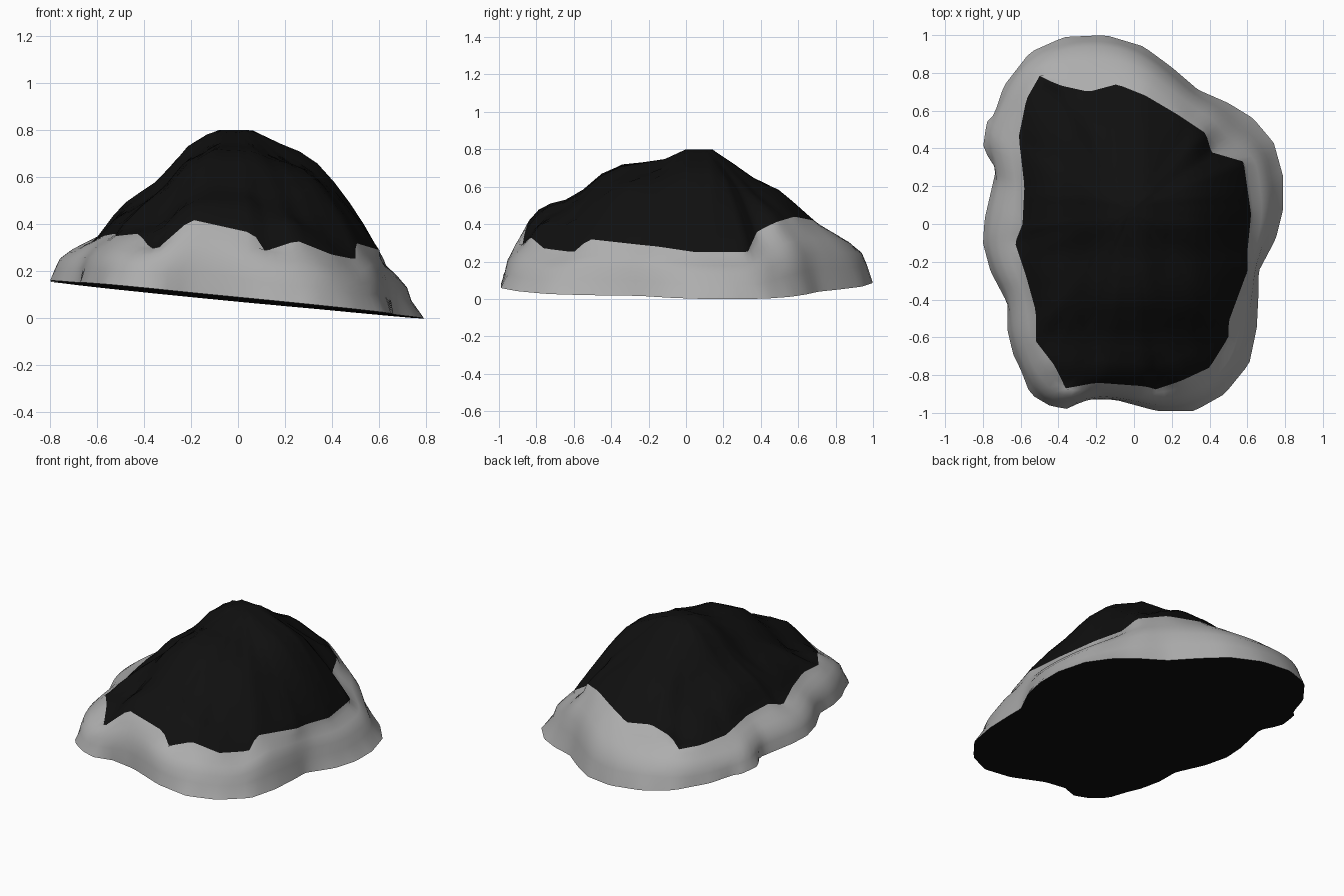
import bpy
import bmesh
from math import atan2, cos, sin, pi
from mathutils import Vector

default_cube = bpy.data.objects.get("Cube")
if default_cube:
    bpy.data.objects.remove(default_cube, do_unlink=True)

SEGMENTS = 144

# Foot outline of the mound, x and y in hundredths
foot_points = [
    (79, 25), (79, 8), (75, -8), (66, -25), (66, -35), (65, -55), (61, -74),
    (48, -90), (32, -99), (12, -99), (-10, -93), (-25, -93), (-36, -98),
    (-45, -96), (-55, -90), (-60, -77), (-64, -69), (-67, -56), (-67, -42),
    (-76, -25), (-80, -10), (-79, 3), (-73, 29), (-80, 40), (-78, 54),
    (-74, 58), (-69, 73), (-55, 91), (-37, 99), (-15, 100), (5, 94),
    (20, 83), (34, 71), (50, 64), (63, 56), (74, 43)]

# Ragged edge of the dark cap, x, y and z in hundredths
edge_points = [
    (62, 5, 25), (60, -15, 28), (60, -25, 29), (50, -52, 32), (50, -60, 25),
    (40, -76, 27), (25, -83, 33), (10, -88, 28), (7, -86, 36), (-20, -84, 42),
    (-36, -87, 28), (-42, -75, 36), (-52, -62, 35), (-52, -46, 36),
    (-57, -28, 35), (-63, -10, 32), (-59, 0, 35), (-58, 20, 35),
    (-61, 46, 33), (-57, 66, 33), (-49, 80, 33), (-42, 74, 37),
    (-24, 70, 39), (-9, 74, 38), (6, 68, 42), (23, 58, 44), (38, 48, 41),
    (41, 38, 36), (58, 33, 25)]

# Skyline heights of the mound across its width and along its length
width_skyline = [(-60, 35), (-50, 48), (-32, 60), (-23, 72), (-10, 80),
                 (6, 80), (16, 75), (31, 69), (44, 55), (53, 42), (62, 27)]
length_skyline = [(-88, 35), (-77, 49), (-59, 54), (-50, 63), (-40, 70),
                  (-28, 73), (-15, 73), (0, 80), (14, 80), (27, 71),
                  (38, 63), (49, 58), (58, 50), (70, 38), (80, 31)]


def make_material(name, value):
    mat = bpy.data.materials.new(name)
    mat.use_nodes = True
    colour = (value, value, value, 1)
    mat.diffuse_color = colour
    mat.node_tree.nodes["Principled BSDF"].inputs["Base Color"].default_value = colour
    return mat


def skyline(table, position):
    """Height read off a skyline at a position in units."""
    p = position * 100
    if p <= table[0][0]:
        return table[0][1] / 100
    for (a, za), (b, zb) in zip(table, table[1:]):
        if p <= b:
            return (za + (zb - za) * (p - a) / (b - a)) / 100
    return table[-1][1] / 100


def ray_loop(points):
    """Resample a closed star-shaped outline at equal angles."""
    loop = sorted((Vector(p) / 100 for p in points), key=lambda v: atan2(v.y, v.x))
    result = []
    for i in range(SEGMENTS):
        angle = 2 * pi * i / SEGMENTS
        normal = Vector((-sin(angle), cos(angle)))
        ahead = Vector((cos(angle), sin(angle)))
        for a, b in zip(loop, loop[1:] + loop[:1]):
            da, db = normal.dot(a.xy), normal.dot(b.xy)
            if da <= 0 < db:
                hit = a.lerp(b, da / (da - db))
                if ahead.dot(hit.xy) > 0:
                    result.append(hit)
                    break
    return result


def mound_height(x, y):
    across = skyline(width_skyline, x)
    along = skyline(length_skyline, y)
    return across * along / 0.8


# Foot lies on a slightly tilted plane
foot = [Vector((p.x, p.y, max(0, 0.08 - p.x / 10 - p.y / 100)))
        for p in ray_loop([(x, y, 0) for x, y in foot_points])]
edge = ray_loop(edge_points)
peak = Vector((-0.02, 0.07, 0.8))


def skirt_ring(inward, upward):
    """Ring between foot and cap edge, rounder on the right-hand side."""
    ring = []
    for low, high in zip(foot, edge):
        gentle = max(0, low.x) * 0.25
        point = low.lerp(high, inward + gentle)
        point.z = low.z + (high.z - low.z) * upward
        ring.append(point)
    # Even out the ragged edge further down the slope
    return [(ring[i - 2] + ring[i - 1] + ring[i] + ring[(i + 1) % SEGMENTS]
             + ring[(i + 2) % SEGMENTS]) / 5 for i in range(SEGMENTS)]


def cap_ring(k):
    """Ring of the dark cap, blending its ragged edge into the skylines."""
    ring = []
    for e in edge:
        point = peak.lerp(e, k)
        correction = e.z - mound_height(e.x, e.y)
        point.z = mound_height(point.x, point.y) + correction * k ** 3
        ring.append(point)
    return ring


rings = [foot, skirt_ring(0.1, 0.3), skirt_ring(0.2, 0.52), skirt_ring(0.45, 0.72),
         skirt_ring(0.72, 0.87), edge]
edge_row = len(rings) - 1
rings += [cap_ring(k) for k in (0.94, 0.87, 0.78, 0.68, 0.57, 0.45, 0.32, 0.2, 0.1)]

bm = bmesh.new()
rows = [[bm.verts.new(p) for p in ring] for ring in rings]

# Pale slope below, dark cap above
for r, (lower, upper) in enumerate(zip(rows, rows[1:])):
    for i in range(SEGMENTS):
        j = (i + 1) % SEGMENTS
        face = bm.faces.new((lower[i], lower[j], upper[j], upper[i]))
        face.material_index = int(r >= edge_row)
        face.smooth = True

# Summit
summit = bm.verts.new(peak)
for i in range(SEGMENTS):
    face = bm.faces.new((rows[-1][i], rows[-1][(i + 1) % SEGMENTS], summit))
    face.material_index = 1
    face.smooth = True

# Dark underside
middle = bm.verts.new((0, 0, 0.08))
for i in range(SEGMENTS):
    face = bm.faces.new((rows[0][(i + 1) % SEGMENTS], rows[0][i], middle))
    face.material_index = 1

mesh = bpy.data.meshes.new("rock_mound")
bm.to_mesh(mesh)
bm.free()
mesh.materials.append(make_material("pale grey stone", 0.42))
mesh.materials.append(make_material("black stone", 0.005))
mound = bpy.data.objects.new("rock_mound", mesh)
bpy.context.collection.objects.link(mound)

# Keep the foot rim crisp
bpy.context.view_layer.objects.active = mound
mound.select_set(True)
bpy.ops.object.shade_smooth_by_angle(angle=pi / 3)
